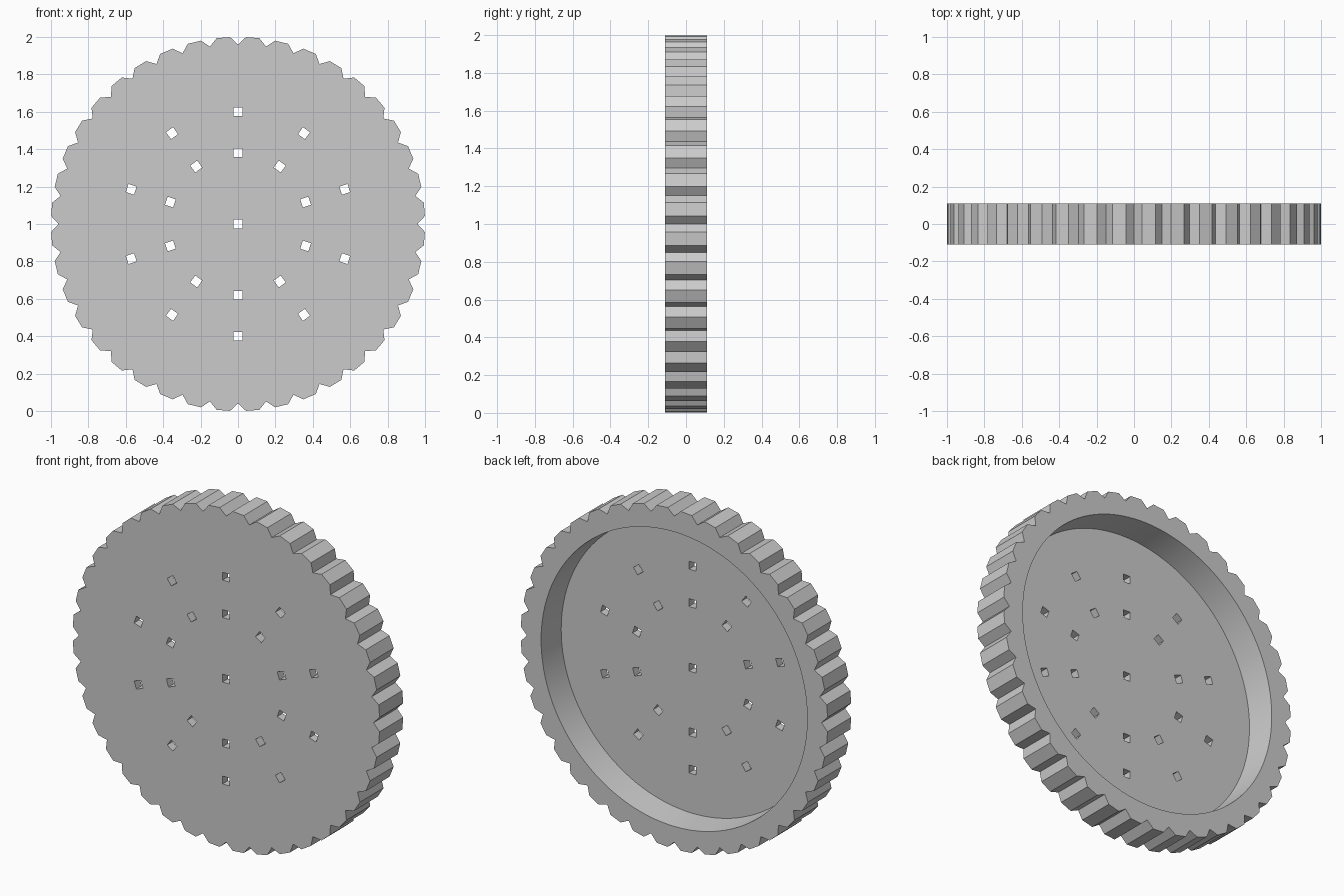
import bpy, bmesh
from math import sin, cos, radians, pi
from mathutils import Matrix

cube = bpy.data.objects.get("Cube")
if cube:
    bpy.data.objects.remove(cube, do_unlink=True)

TEETH, HALF_DEPTH, FLOOR_Y = 40, 0.11, -0.06

grey = bpy.data.materials.new("light_grey")
grey.use_nodes = True
colour = (0.6, 0.6, 0.6, 1)
grey.diffuse_color = colour
grey.node_tree.nodes["Principled BSDF"].inputs["Base Color"].default_value = colour


def circle_point(radius, angle, y):
    return (radius * sin(angle), y, 1 + radius * cos(angle))


def loft(bm, rings):
    """Skin a stack of equal point rings and cap both ends."""
    loops = [[bm.verts.new(p) for p in ring] for ring in rings]
    n = len(loops[0])
    for a, b in zip(loops, loops[1:]):
        for i in range(n):
            bm.faces.new((a[i], a[(i + 1) % n], b[(i + 1) % n], b[i]))
    bm.faces.new(loops[0])
    bm.faces.new(loops[-1])


def make_object(name, bm):
    bmesh.ops.recalc_face_normals(bm, faces=bm.faces)
    mesh = bpy.data.meshes.new(name)
    bm.to_mesh(mesh)
    bm.free()
    mesh.materials.append(grey)
    obj = bpy.data.objects.new(name, mesh)
    bpy.context.collection.objects.link(obj)
    return obj


# Toothed disc: each tooth is a notch point followed by two tip corners
step = 2 * pi / TEETH
outline = [(r, (t + f) * step) for t in range(TEETH)
           for r, f in ((0.96, 0), (1.0, 0.27), (1.0, 0.73))]
bm = bmesh.new()
loft(bm, [[circle_point(r, a, y) for r, a in outline]
          for y in (-HALF_DEPTH, HALF_DEPTH)])
disc = make_object("toothed_disc", bm)

# Round recess in the back, narrowing slightly towards the floor
bm = bmesh.new()
profile = ((0.855, FLOOR_Y), (0.861, 0.03), (0.867, HALF_DEPTH), (0.867, 0.2))
loft(bm, [[circle_point(r, 2 * pi * i / 128, y) for i in range(128)]
          for r, y in profile])
recess = make_object("recess_cutter", bm)

# Square drain holes: one in the middle and two rings of ten
bm = bmesh.new()
spots = [(0, 0)] + [(r, radians(36 * i)) for r in (0.38, 0.6) for i in range(10)]
for r, a in spots:
    place = (Matrix.Translation((0, 0, 1)) @ Matrix.Rotation(a, 4, 'Y')
             @ Matrix.Translation((0, 0, r)) @ Matrix.Diagonal((0.046, 0.5, 0.046, 1)))
    bmesh.ops.create_cube(bm, size=1, matrix=place)
holes = make_object("hole_cutter", bm)

# Cut, then bake the result and discard the cutters
for cutter in (recess, holes):
    cutter.hide_render = True
    mod = disc.modifiers.new(cutter.name, 'BOOLEAN')
    mod.operation, mod.solver, mod.object = 'DIFFERENCE', 'EXACT', cutter
bpy.context.view_layer.update()
graph = bpy.context.evaluated_depsgraph_get()
baked = bpy.data.meshes.new_from_object(disc.evaluated_get(graph))
disc.modifiers.clear()
disc.data = baked
for cutter in (recess, holes):
    bpy.data.objects.remove(cutter, do_unlink=True)

# Smooth the round wall, keep the teeth and rims crisp
bpy.ops.object.select_all(action='DESELECT')
disc.select_set(True)
bpy.context.view_layer.objects.active = disc
bpy.ops.object.shade_smooth_by_angle(angle=radians(25))
